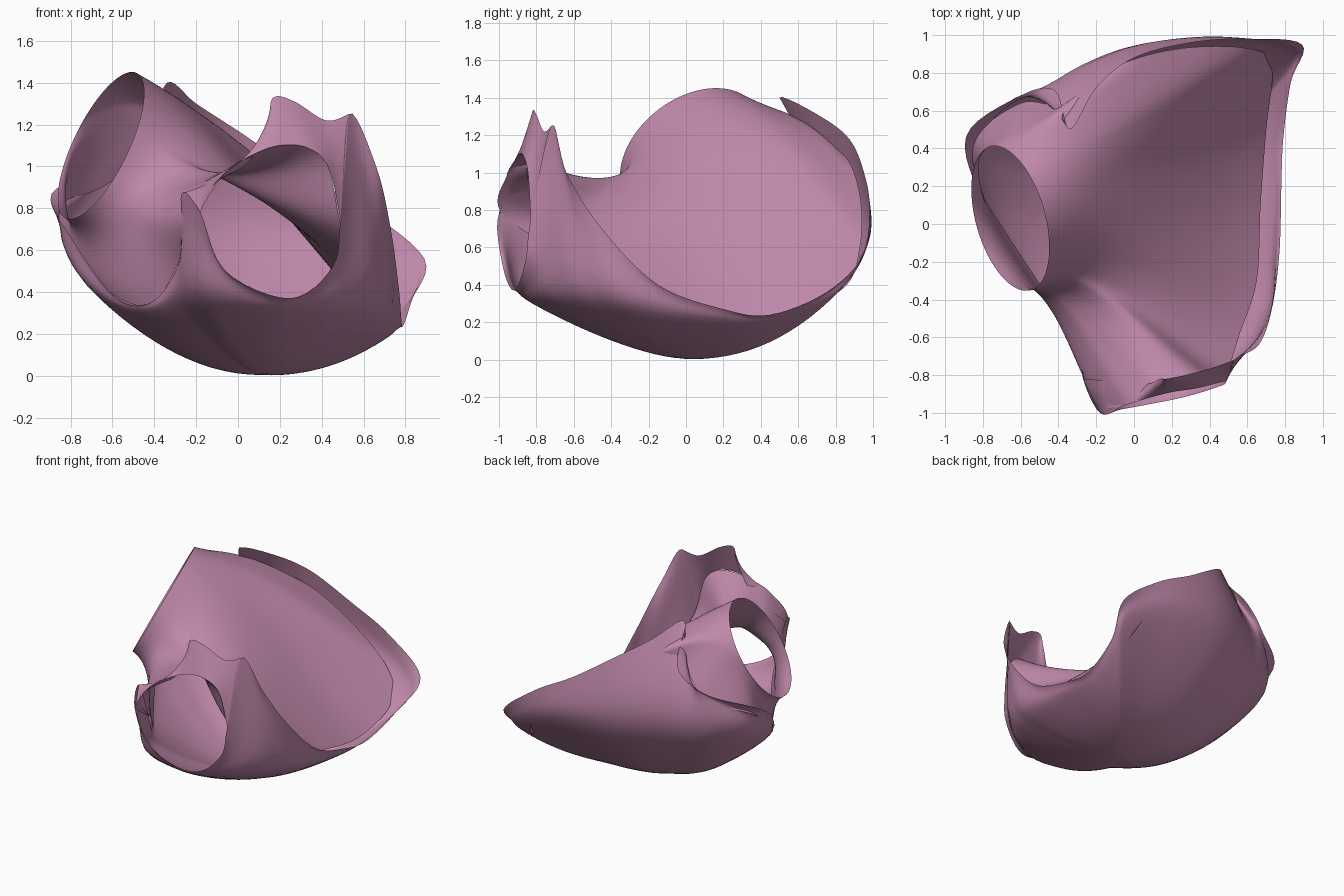
import bpy, bmesh, math
from mathutils import Vector

if "Cube" in bpy.data.objects:
    bpy.data.objects.remove(bpy.data.objects["Cube"])

pink = bpy.data.materials.new("muted_pink")
pink.diffuse_color = (0.53, 0.25, 0.41, 1)
pink.use_nodes = True
pink.node_tree.nodes["Principled BSDF"].inputs["Base Color"].default_value = pink.diffuse_color


def spline(p, n, wrap=None):
    """Smooth curve through points; wrap is the per-turn offset of a closed loop."""
    p = [Vector(q) for q in p]
    if wrap is not None:
        w = Vector(wrap)
        p = [p[-1] - w] + p + [p[0] + w, p[1] + w]
    else:
        p = [p[0]] + p + [p[-1]]
    out = []
    for i in range(1, len(p) - 2):
        a, b, c, d = p[i - 1:i + 3]
        for k in range(n):
            t = k / n
            out.append(0.5 * (2 * b + (c - a) * t + (2 * a - 5 * b + 4 * c - d) * t * t
                              + (3 * b - a - 3 * c + d) * t ** 3))
    if wrap is None:
        out.append(p[-2])
    return out


def sheet(name, columns, closed, smooth=0):
    """Join columns of points into a smooth open surface."""
    bm = bmesh.new()
    grid = [[bm.verts.new(v) for v in col] for col in columns]
    m = len(grid)
    for i in range(m if closed else m - 1):
        a, b = grid[i], grid[(i + 1) % m]
        for j in range(len(a) - 1):
            bm.faces.new((a[j], b[j], b[j + 1], a[j + 1]))
    bmesh.ops.remove_doubles(bm, verts=bm.verts, dist=0.0005)
    inner = [v for v in bm.verts if not v.is_boundary]
    for _ in range(smooth):
        bmesh.ops.smooth_vert(bm, verts=inner, factor=0.5,
                              use_axis_x=True, use_axis_y=True, use_axis_z=True)
    bmesh.ops.recalc_face_normals(bm, faces=bm.faces)
    me = bpy.data.meshes.new(name)
    bm.to_mesh(me)
    bm.free()
    for f in me.polygons:
        f.use_smooth = True
    me.materials.append(pink)
    ob = bpy.data.objects.new(name, me)
    bpy.context.collection.objects.link(ob)
    return ob


# Outer bowl: from the lowest point through a waist loop to the free rim
waist = [(.2, -.86, .32), (.42, -.79, .34), (.55, -.71, .36), (.65, -.63, .38), (.7, -.5, .36),
         (.74, -.36, .33), (.74, -.1, .26), (.75, .2, .22), (.74, .45, .2), (.8, .75, .32),
         (.85, .91, .46), (.55, .99, .62), (.25, .995, .68), (-.05, .95, .7), (-.3, .86, .72),
         (-.5, .76, .72), (-.7, .65, .7), (-.86, .46, .68), (-.84, .25, .58), (-.75, .02, .45),
         (-.57, -.24, .33), (-.4, -.47, .32), (-.3, -.68, .39), (-.25, -.83, .41),
         (-.16, -.92, .4), (0, -.91, .36)]
rim = [(.25, -.92, .37), (.45, -.86, .52), (.49, -.83, .75), (.53, -.72, 1.25), (.66, -.64, 1.0),
       (.73, -.45, .7), (.77, -.15, .4), (.78, .2, .27), (.79, .45, .24), (.83, .75, .36),
       (.89, .95, .56), (.6, .98, .8), (.3, .96, .97), (0, .88, 1.17), (-.2, .72, 1.3),
       (-.34, .5, 1.4), (-.42, .71, 1.15), (-.62, .67, .98), (-.89, .46, .87), (-.79, .1, .65),
       (-.58, -.25, .37), (-.4, -.48, .36), (-.27, -.7, .58), (-.27, -.82, .87),
       (-.18, -1, .78), (-.06, -.98, .5)]
bottom = Vector((.12, 0, 0))
cols = []
for e, r in zip(spline(waist, 6, (0, 0, 0)), spline(rim, 6, (0, 0, 0))):
    flat = e - bottom
    flat.z = 0
    power = 1.95 + 0.45 * flat.normalized().y      # straighter in front, rounder behind
    col = []
    for k in range(17):
        s = k / 16
        col.append(bottom + Vector(((e.x - bottom.x) * s, (e.y - bottom.y) * s, e.z * s ** power)))
    d = r - e
    mid = e + Vector((d.x * .2, d.y * .2, d.z * .55))
    col += [e * (1 - t) ** 2 + mid * 2 * t * (1 - t) + r * t * t for t in [k / 6 for k in range(1, 7)]]
    cols.append(col)
sheet("outer_bowl", cols, True, 6)

# Inner wall: sweeps from the side opening out to where it meets the bowl.
# Each entry is a position and the matching angle on the side opening.
seam = [(.2, -.885, 1.1, 92), (.33, -.865, 1.09, 84), (.43, -.84, 1.0, 76), (.49, -.79, .73, 67),
        (.56, -.58, .55, 55), (.65, -.3, .4, 41), (.67, .1, .27, 22), (.7, .5, .23, 5),
        (.73, .84, .38, -12), (.6, .93, .6, -25), (.25, .93, .88, -40), (-.08, .84, 1.1, -55),
        (-.37, .64, 1.17, -72), (-.6, .64, .93, -86), (-.85, .44, .8, -108), (-.8, .16, .63, -135),
        (-.72, .02, .5, -160), (-.55, -.24, .36, -187), (-.4, -.46, .35, -210),
        (-.28, -.66, .55, -232), (-.18, -.99, .79, -248), (-.05, -.96, .98, -256),
        (.08, -.92, 1.06, -262)]
centre = Vector((-.655, .03, 1.1))
up, side = Vector((.16, .1, .35)), Vector((.13, -.37, -.03))
axis = Vector((.82, .39, -.49))
cols = []
for s in spline(seam, 8, (0, 0, 0, -360)):
    q, a = Vector(s[:3]), math.radians(s[3])
    p = centre + up * math.cos(a) + side * math.sin(a)
    sag = max(0, math.cos(a - math.pi / 2)) ** 3           # saddle toward the front
    lift = max(0, math.cos(a + math.radians(52))) ** 2     # dome toward the back
    p1 = p + axis * (q - p).length * 0.3 + Vector((0, 0, .17 * lift - .1 * sag))
    p2 = q.lerp(p, 0.35) + Vector((0, 0, .09 * lift - .12 * sag))
    col = []
    for k in range(21):
        t = k / 20
        u = 1 - t
        col.append(p * u ** 3 + p1 * 3 * u * u * t + p2 * 3 * u * t * t + q * t ** 3)
    cols.append(col)
sheet("inner_wall", cols, True, 7)

# Ragged collar standing above the front opening
mouth = [(-.18, -1, .78), (-.14, -.98, .88), (-.05, -.96, .98), (.08, -.92, 1.06),
         (.2, -.89, 1.1), (.33, -.87, 1.09), (.43, -.845, 1.0), (.49, -.83, .75)]
edge = [(-.27, -.82, .87), (-.14, -.83, .92), (.05, -.85, 1.02), (.14, -.82, 1.22),
        (.17, -.82, 1.33), (.27, -.8, 1.31), (.42, -.76, 1.22), (.53, -.72, 1.25)]
cols = [[a.lerp(b, k / 6) for k in range(7)] for a, b in zip(spline(mouth, 8), spline(edge, 8))]
sheet("front_collar", cols, False, 2)
